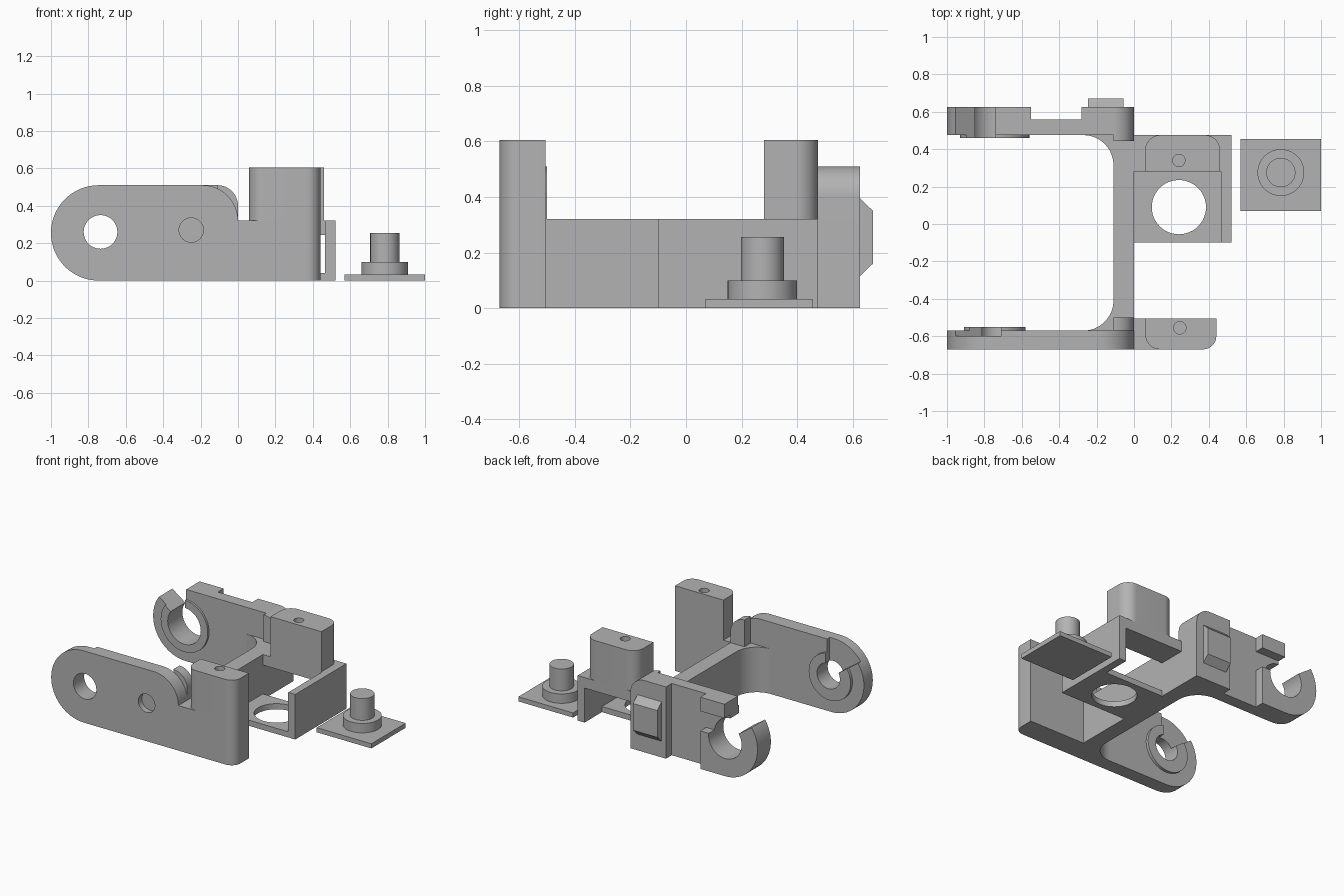
import bpy, bmesh, math
from mathutils import Vector

if "Cube" in bpy.data.objects:
    bpy.data.objects.remove(bpy.data.objects["Cube"], do_unlink=True)

grey = bpy.data.materials.new("plain grey")
grey.use_nodes = True
COLOR = (0.45, 0.45, 0.45, 1)
grey.diffuse_color = COLOR
grey.node_tree.nodes["Principled BSDF"].inputs["Base Color"].default_value = COLOR


def arc(cx, cy, r, start, end, n=16):
    """Points of a circular arc, angles in degrees."""
    steps = [math.radians(start + (end - start) * i / n) for i in range(n + 1)]
    return [(cx + r * math.cos(t), cy + r * math.sin(t)) for t in steps]


def circle(cx, cy, r, n=48):
    return arc(cx, cy, r, 0, 360, n)[:-1]


def prism(name, outline, axis, lo, hi):
    """Extrude an outline along y (outline in x, z) or z (outline in x, y)."""
    bm = bmesh.new()
    place = (lambda p: (p[0], lo, p[1])) if axis == "y" else (lambda p: (p[0], p[1], lo))
    face = bm.faces.new([bm.verts.new(place(p)) for p in outline])
    move = Vector((0, hi - lo, 0)) if axis == "y" else Vector((0, 0, hi - lo))
    new = bmesh.ops.extrude_face_region(bm, geom=[face])["geom"]
    bmesh.ops.translate(bm, vec=move, verts=[v for v in new if isinstance(v, bmesh.types.BMVert)])
    bmesh.ops.recalc_face_normals(bm, faces=bm.faces)
    mesh = bpy.data.meshes.new(name)
    bm.to_mesh(mesh)
    bm.free()
    mesh.materials.append(grey)
    obj = bpy.data.objects.new(name, mesh)
    bpy.context.collection.objects.link(obj)
    return obj


def box(name, x0, x1, y0, y1, z0, z1):
    return prism(name, [(x0, y0), (x1, y0), (x1, y1), (x0, y1)], "z", z0, z1)


def combine(obj, other, operation="DIFFERENCE"):
    """Apply a boolean and discard the helper."""
    mod = obj.modifiers.new("cut", "BOOLEAN")
    mod.operation, mod.object, mod.solver = operation, other, "EXACT"
    bpy.context.view_layer.objects.active = obj
    bpy.ops.object.modifier_apply(modifier=mod.name)
    bpy.data.objects.remove(other, do_unlink=True)


H, STEP, COL = 0.51, 0.32, 0.605        # arm, bridge and column heights
PX, PZ, R = -0.745, 0.255, 0.255        # pivot centre and arm end radius


def arm_outline(corner):
    return (arc(PX, PZ, R, 90, 270, 32) + [(0, 0)]
            + arc(-corner, H - corner, corner, 0, 90))


def slot_outline(right):
    """Wedge from the pivot, open towards the top of the arm end."""
    a = math.radians(145)
    return [(right, PZ), (PX, PZ), (PX + 0.6 * math.cos(a), PZ + 0.6 * math.sin(a)),
            (right, PZ + 0.6)]


# front arm with pivot hole, collar, shallow slot and round recess
front_arm = prism("front_arm", arm_outline(0.19), "y", -0.67, -0.57)
combine(front_arm, prism("collar", circle(PX, PZ, 0.165), "y", -0.59, -0.55), "UNION")
combine(front_arm, prism("slot", slot_outline(-0.71), "y", -0.60, -0.5))
combine(front_arm, prism("hole", circle(-0.735, 0.26, 0.09), "y", -0.8, -0.4))
combine(front_arm, prism("recess", circle(-0.25, 0.27, 0.065), "y", -0.8, -0.63))

# rear arm ending in an open hook
rear_arm = prism("rear_arm", arm_outline(0.11), "y", 0.475, 0.625)
combine(rear_arm, box("waist", -0.55, -0.28, 0.56, 0.8, -0.1, 0.7))
combine(rear_arm, box("groove", -0.76, -0.5, 0.56, 0.8, 0.27, 0.41))
combine(rear_arm, prism("collar", circle(PX, PZ, 0.185), "y", 0.46, 0.49), "UNION")
combine(rear_arm, prism("hole", circle(PX, PZ, 0.13), "y", 0.3, 0.8))
combine(rear_arm, prism("slot", slot_outline(-0.74), "y", 0.3, 0.8))

# tapered catch on the back of the rear arm
catch = box("rear_catch", -0.245, -0.055, 0.62, 0.672, 0.11, 0.40)
for v in catch.data.vertices:
    if v.co.y > 0.65:
        v.co.z += 0.05 if v.co.z < PZ else -0.05

# inner lugs where the arms meet the bridge
lug = [(-0.11, 0), (0, 0)] + arc(-0.11, H - 0.11, 0.11, 0, 90)
prism("front_lug", lug, "y", -0.57, -0.50)
prism("rear_lug", lug, "y", 0.445, 0.475)

# bridge with a fillet into each arm
F = 0.16
bridge = ([(0, -0.57), (0, 0.475), (-0.11 - F, 0.475)]
          + arc(-0.11 - F, 0.475 - F, F, 90, 0)
          + arc(-0.11 - F, -0.57 + F, F, 0, -90))
prism("bridge", bridge, "z", 0, STEP)

# front column: wide foot below, narrower post above
right_corner = arc(0.44 - 0.07, -0.67 + 0.07, 0.07, -90, 0)
prism("front_column_foot", [(0, -0.67)] + right_corner + [(0.44, -0.505), (0, -0.505)],
      "z", 0, STEP)
post = arc(0.14, -0.59, 0.08, 180, 270) + right_corner + [(0.44, -0.505), (0.06, -0.505)]
front_post = prism("front_column_post", post, "z", STEP, COL)
combine(front_post, prism("hole", circle(0.245, -0.555, 0.033, 24), "z", 0.4, 0.8))

# rear column carried on a shelf
post = ([(0.06, 0.28), (0.46, 0.28)] + arc(0.38, 0.395, 0.08, 0, 90)
        + arc(0.14, 0.395, 0.08, 90, 180))
rear_post = prism("rear_column_post", post, "z", STEP, COL)
combine(rear_post, prism("hole", circle(0.24, 0.34, 0.033, 24), "z", 0.4, 0.8))
box("rear_shelf", 0, 0.465, 0.28, 0.475, 0.245, STEP)

# holder tray: floor with round opening and side wall
floor = box("tray_floor", 0, 0.465, -0.1, 0.28, 0, 0.04)
combine(floor, prism("hole", circle(0.24, 0.09, 0.145), "z", -0.1, 0.2))
box("tray_side_wall", 0.465, 0.52, -0.1, 0.475, 0, STEP)

# separate stepped pin on a square plate
box("pin_plate", 0.57, 1.0, 0.07, 0.455, 0, 0.033)
prism("pin_collar", circle(0.785, 0.275, 0.125), "z", 0.033, 0.10)
prism("pin", circle(0.785, 0.275, 0.078), "z", 0.10, 0.255)

# smooth the curved walls, keep the edges crisp
bpy.ops.object.select_all(action="DESELECT")
for obj in bpy.context.collection.objects:
    if obj.type == "MESH" and grey.name in obj.data.materials:
        obj.select_set(True)
        bpy.context.view_layer.objects.active = obj
bpy.ops.object.shade_smooth_by_angle(angle=math.radians(30))
